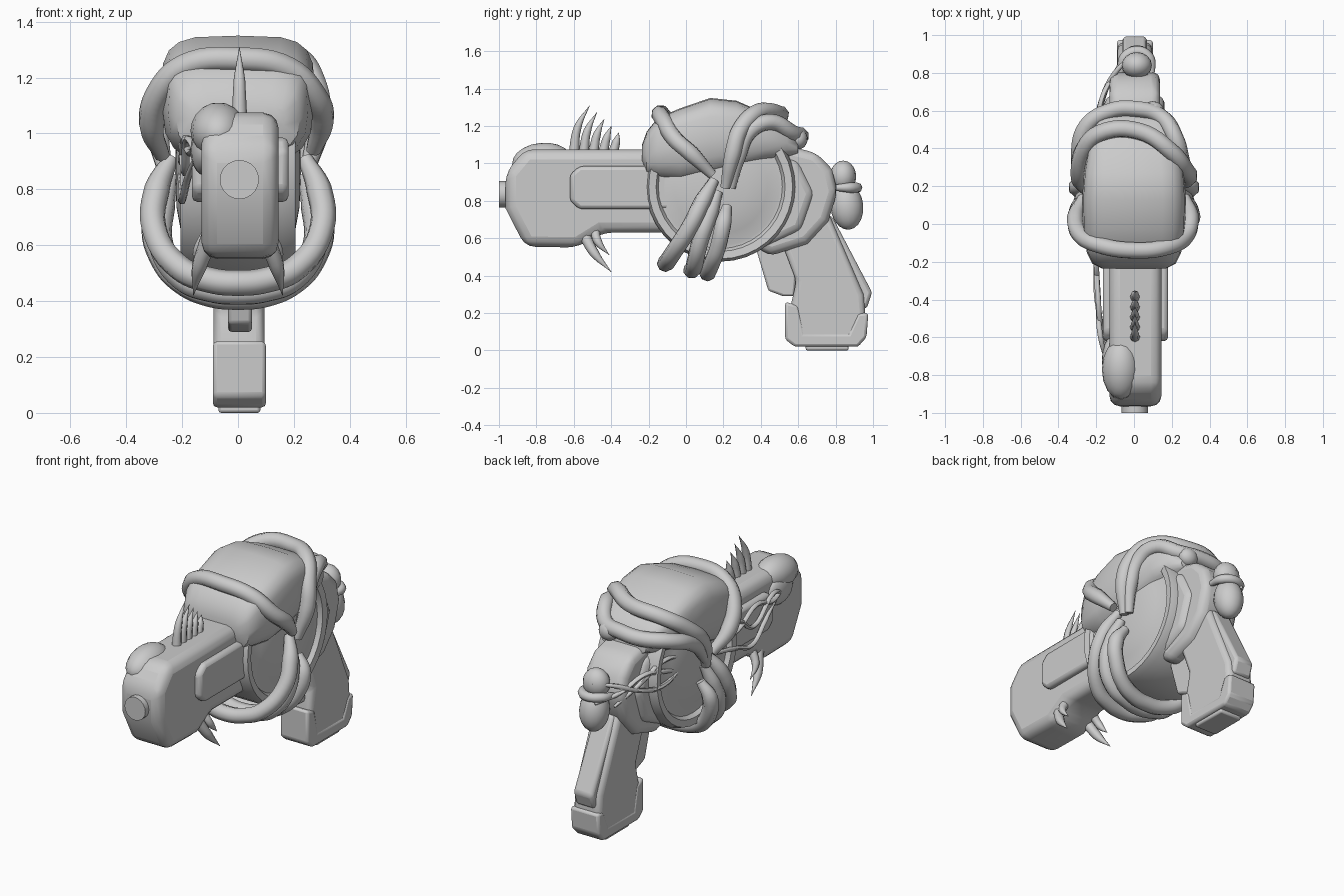
import bpy, bmesh, math

if "Cube" in bpy.data.objects:
    bpy.data.objects.remove(bpy.data.objects["Cube"])


def finish(ob, angle=35):
    bpy.ops.object.select_all(action='DESELECT')
    bpy.context.view_layer.objects.active = ob
    ob.select_set(True)
    bpy.ops.object.shade_smooth_by_angle(angle=math.radians(angle))
    return ob


def from_bmesh(name, bm):
    bmesh.ops.recalc_face_normals(bm, faces=bm.faces)
    me = bpy.data.meshes.new(name)
    bm.to_mesh(me)
    bm.free()
    ob = bpy.data.objects.new(name, me)
    bpy.context.collection.objects.link(ob)
    return ob


def prism(name, pts, x0, x1, bevel, seg=2):
    """Side profile (y, z) extruded along x with rounded edges."""
    bm = bmesh.new()
    a = [bm.verts.new((x0, y, z)) for y, z in pts]
    b = [bm.verts.new((x1, y, z)) for y, z in pts]
    bm.faces.new(a)
    bm.faces.new(b[::-1])
    n = len(pts)
    for i in range(n):
        bm.faces.new((a[i], a[(i + 1) % n], b[(i + 1) % n], b[i]))
    ob = from_bmesh(name, bm)
    m = ob.modifiers.new("bevel", 'BEVEL')
    m.width, m.segments, m.limit_method = bevel, seg, 'ANGLE'
    return finish(ob)


def rings(name, loops):
    """Skin closed loops of points, capping both ends."""
    bm = bmesh.new()
    vs = [[bm.verts.new(p) for p in l] for l in loops]
    n = len(vs[0])
    for a, b in zip(vs, vs[1:]):
        for i in range(n):
            bm.faces.new((a[i], a[(i + 1) % n], b[(i + 1) % n], b[i]))
    bm.faces.new(vs[0])
    bm.faces.new(vs[-1])
    return finish(from_bmesh(name, bm), 40)


def lathe_x(name, prof, cy, cz, n=36):
    return rings(name, [[(x, cy + r * math.cos(2 * math.pi * i / n), cz + r * math.sin(2 * math.pi * i / n))
                         for i in range(n)] for x, r in prof])


def tube(name, pts, r, radii=None, res=2):
    cu = bpy.data.curves.new(name, 'CURVE')
    cu.dimensions = '3D'
    cu.bevel_depth, cu.bevel_resolution, cu.resolution_u, cu.use_fill_caps = r, res, 6, True
    sp = cu.splines.new('BEZIER')
    sp.bezier_points.add(len(pts) - 1)
    for i, (bp, p) in enumerate(zip(sp.bezier_points, pts)):
        bp.co = p
        bp.handle_left_type = bp.handle_right_type = 'AUTO'
        end = i in (0, len(pts) - 1)
        bp.radius = radii[i] if radii else (0.6 if end else 1)
    ob = bpy.data.objects.new(name, cu)
    bpy.context.collection.objects.link(ob)
    bpy.ops.object.select_all(action='DESELECT')
    bpy.context.view_layer.objects.active = ob
    ob.select_set(True)
    bpy.ops.object.convert(target='MESH')
    return finish(bpy.context.object, 60)


def blob(name, loc, scale, rot=0):
    bpy.ops.mesh.primitive_uv_sphere_add(segments=16, ring_count=10, location=loc, rotation=(rot, 0, 0))
    ob = bpy.context.object
    ob.name, ob.scale = name, scale
    return finish(ob, 60)


# Barrel, muzzle and side panels
prism("barrel", [(-.965, .95), (-.86, 1.075), (.1, 1.075), (.1, .63), (-.45, .63), (-.58, .55),
                 (-.86, .555), (-.965, .76)], -.13, .145, .055, 3)
bpy.ops.mesh.primitive_cylinder_add(vertices=20, radius=.07, depth=.12, location=(.005, -.94, .835),
                                    rotation=(math.pi / 2, 0, 0))
bpy.context.object.name = "muzzle"
finish(bpy.context.object)
panel = [(-.62, .8), (-.62, .94), (-.57, .985), (0, .985), (0, .755), (-.57, .755)]
prism("panel_right", panel, .1, .18, .02)
prism("panel_left", panel, -.165, -.1, .02)

# Growth on the barrel
blob("barrel_growth", (-.07, -.77, 1.01), (.1, .16, .1), .1)
blob("barrel_growth_low", (-.12, -.72, .94), (.05, .12, .09))

# Spines above and fangs below the barrel
for i in range(5):
    y, h = -.6 + .052 * i, .24 - .036 * i
    tube(f"spine_{i}", [(.005, y, 1.05), (.005, y + .02, 1.07 + h * .5), (.005, y + .085 - .013 * i, 1.07 + h)],
         .028, [1, .75, .03])
for s in (-1, 1):
    tube("fang_long", [(.1 * s, -.55, .63), (.14 * s, -.49, .52), (.16 * s, -.4, .42)], .033, [1, .8, .03])
    tube("fang_short", [(.1 * s, -.49, .65), (.14 * s, -.47, .58), (.145 * s, -.41, .51)], .028, [1, .8, .03])

# Round drum with rimmed, domed sides
half = [(.225, .02), (.22, .14), (.2, .25), (.175, .315), (.175, .33), (.2, .345), (.205, .385), (.16, .4)]
lathe_x("drum", half + [(-x, r) for x, r in half[::-1]], .185, .875)

# Swollen sac over the drum: (y, bottom, top, half width)
sac = [(-.235, 1.0, 1.1, .17), (-.21, .92, 1.17, .22), (-.15, .9, 1.245, .25), (-.03, .88, 1.295, .27),
       (.13, .9, 1.35, .275), (.27, .94, 1.335, .265), (.42, .99, 1.27, .24), (.54, 1.02, 1.2, .2), (.6, 1.04, 1.12, .15)]
loops = []
for y, lo, hi, w in sac:
    ring = []
    for i in range(20):
        c, s = math.cos(i * math.pi / 10), math.sin(i * math.pi / 10)
        k = .5 if s > 0 else .75
        ring.append((w * math.copysign(abs(c) ** k, c), y, (lo + hi) / 2 + (hi - lo) / 2 * math.copysign(abs(s) ** k, s)))
    loops.append(ring)
rings("sac", loops)

# Rear housing
prism("rear_housing", [(.3, 1.1), (.56, 1.09), (.7, 1.055), (.78, .97), (.81, .85), (.76, .69), (.65, .57), (.45, .505),
                       (.3, .6)], -.13, .138, .045, 3)
prism("rear_collar", [(.4, 1.06), (.6, 1.02), (.69, .84), (.62, .64), (.4, .54)], -.155, .162, .045, 3)

# Grip, butt, back strap and trigger block
prism("grip", [(.48, .66), (.59, .37), (.56, .24), (.56, .05), (.62, .02), (.93, .02), (.965, .12), (.95, .3), (.76, .74)],
      -.087, .095, .03, 3)
prism("grip_butt", [(.53, .26), (.53, .06), (.58, .02), (.92, .02), (.965, .07), (.975, .2), (.92, .2), (.87, .09), (.63, .09), (.6, .24)],
      -.09, .1, .015)
prism("butt_plate", [(.64, 0), (.64, .1), (.87, .1), (.87, 0)], -.07, .08, .01)
prism("back_strap", [(.66, .72), (.78, .72), (.995, .31), (.965, .22), (.9, .24)], -.06, .068, .018)
prism("trigger_block", [(.37, .56), (.44, .32), (.52, .29), (.58, .29), (.6, .56)], -.035, .05, .012)

# Bulbs at the back
blob("rear_bulb_top", (.015, .84, .93), (.08, .07, .085))
blob("rear_bulb_main", (.015, .86, .77), (.085, .088, .125), .1)
tube("rear_bulb_ring", [(-.07, .8, .86), (-.05, .88, .87), (.02, .915, .87), (.08, .88, .87), (.095, .8, .87)], .028)

# Thick tentacles over the sac
tube("tentacle_front", [(-.27, .14, .92), (-.31, .03, 1.03), (-.28, -.06, 1.15), (-.19, -.11, 1.24), (0, -.14, 1.265),
                        (.18, -.12, 1.23), (.275, -.06, 1.13), (.3, .03, 1.05), (.27, .14, .94)], .046)
tube("tentacle_middle", [(-.26, .18, .86), (-.29, .25, 1.03), (-.27, .38, 1.16), (-.18, .48, 1.24), (.03, .49, 1.265),
                         (.2, .38, 1.27), (.27, .29, 1.18), (.29, .25, 1.05), (.25, .21, .87)], .047)
tube("tentacle_back", [(-.27, .2, .9), (-.29, .35, 1.06), (-.25, .52, 1.13), (-.12, .6, 1.14), (0, .61, 1.15), (.14, .57, 1.16),
                       (.22, .45, 1.22), (.25, .34, 1.17), (.26, .28, 1.04), (.24, .24, .87)], .045)
blob("tentacle_knot", (.1, .6, 1.13), (.06, .05, .055))

# Tentacles slung under the drum: half path mirrored across x
slings = {"sling_front": [(.24, .15, .91), (.29, .09, .8), (.3, .02, .66), (.21, -.07, .52), (.1, -.1, .475), (0, -.11, .465)],
          "sling_middle": [(.24, .17, .85), (.27, .13, .74), (.275, .08, .6), (.2, .05, .48), (.1, .04, .44), (0, .03, .43)],
          "sling_back": [(.25, .22, .77), (.3, .2, .68), (.27, .17, .55), (.2, .14, .47), (.1, .12, .425), (0, .115, .415)]}
for name, p in slings.items():
    tube(name, p + [(-x, y, z) for x, y, z in p[-2::-1]], .046)

# Thin veins down the left side
veins = [[(-.13, -.8, 1.0), (-.17, -.6, .93), (-.19, -.4, .98), (-.2, -.2, .9), (-.2, .05, .92)],
         [(-.14, -.75, .9), (-.18, -.58, .98), (-.19, -.38, .86), (-.2, -.2, .96), (-.2, .05, .88)],
         [(-.14, -.7, .94), (-.18, -.5, .84), (-.2, -.35, .76), (-.2, -.2, .8), (-.21, .05, .86)],
         [(-.2, .3, .9), (-.2, .5, .84), (-.17, .66, .86), (-.1, .8, .92), (0, .9, .95)],
         [(-.2, .3, .86), (-.19, .5, .92), (-.17, .66, .95), (-.11, .78, .88), (-.03, .92, .84)],
         [(-.2, .3, .95), (-.19, .5, .98), (-.16, .68, .9), (-.09, .82, .8)]]
for i, p in enumerate(veins):
    tube(f"vein_{i}", p, .014, res=1)
